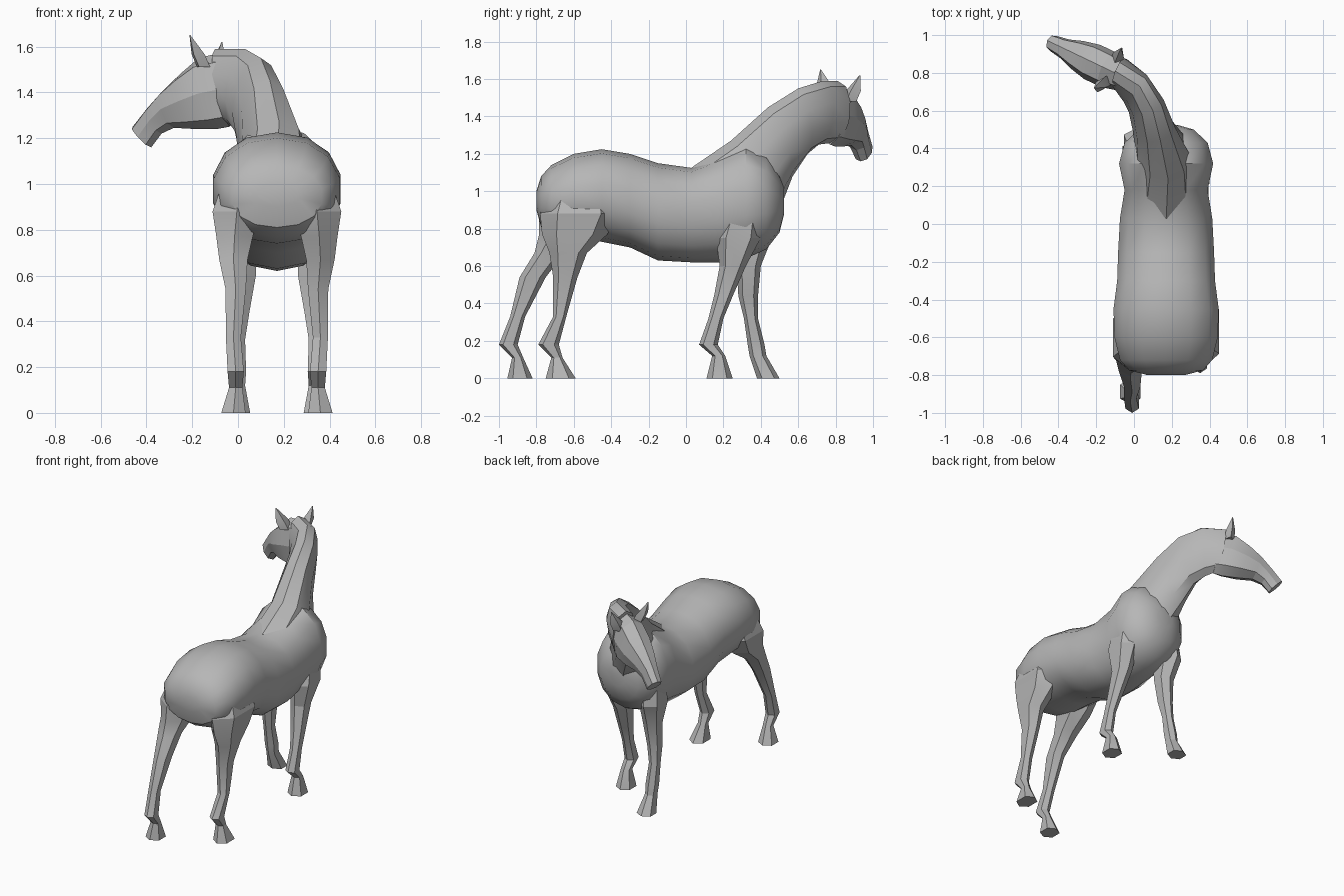
import bpy
import bmesh
from math import cos, sin, pi, radians, copysign
from mathutils import Vector

default_cube = bpy.data.objects.get("Cube")
if default_cube:
    bpy.data.objects.remove(default_cube, do_unlink=True)

coat = bpy.data.materials.new("grey coat")
coat.use_nodes = True
grey = (0.47, 0.47, 0.47, 1)
coat.diffuse_color = grey
coat.node_tree.nodes["Principled BSDF"].inputs["Base Color"].default_value = grey

MIDLINE = 0.17


def soften(value, power):
    """Square off a circle coordinate."""
    return copysign(abs(value) ** power, value)


def ring(top, bottom, side, half_width, count, power):
    """Cross-section spanning top to bottom and widened along side."""
    top, bottom = Vector(top), Vector(bottom)
    middle, upward = (top + bottom) / 2, (top - bottom) / 2
    across = Vector(side).normalized() * half_width
    points = []
    for step in range(count):
        angle = 2 * pi * step / count
        points.append(middle + upward * soften(cos(angle), power)
                      + across * soften(sin(angle), power))
    return points


def loft(name, sections, count=10, power=0.85, angle=28):
    """Skin a closed surface over (top, bottom, side, half_width) sections."""
    bm = bmesh.new()
    loops = [[bm.verts.new(p) for p in ring(*section, count, power)]
             for section in sections]
    for first, second in zip(loops, loops[1:]):
        for i in range(count):
            j = (i + 1) % count
            bm.faces.new((first[i], first[j], second[j], second[i]))
    bm.faces.new(loops[0])
    bm.faces.new(loops[-1])
    bmesh.ops.recalc_face_normals(bm, faces=bm.faces)
    mesh = bpy.data.meshes.new(name)
    bm.to_mesh(mesh)
    bm.free()
    mesh.materials.append(coat)
    part = bpy.data.objects.new(name, mesh)
    bpy.context.collection.objects.link(part)
    bpy.ops.object.select_all(action="DESELECT")
    bpy.context.view_layer.objects.active = part
    part.select_set(True)
    bpy.ops.object.shade_smooth_by_angle(angle=radians(angle))
    return part


# Barrel, rump and chest: y, top, bottom, half width
trunk_profile = [
    (-.8, 1.0, .9, .1), (-.775, 1.08, .81, .2), (-.72, 1.14, .77, .25),
    (-.6, 1.2, .74, .28), (-.45, 1.225, .73, .285), (-.3, 1.2, .7, .265),
    (-.15, 1.15, .63, .26), (.03, 1.125, .62, .25), (.18, 1.19, .62, .225),
    (.32, 1.25, .64, .255), (.43, 1.2, .69, .225), (.5, 1.09, .78, .15),
    (.525, 1.02, .88, .06),
]
loft("trunk", [((MIDLINE, y, top), (MIDLINE, y, bottom), (1, 0, 0), width)
               for y, top, bottom, width in trunk_profile],
     count=14, power=0.92, angle=35)

# Neck bends sideways: crest point, throat point, side direction, half width
loft("neck", [
    ((.17, .02, 1.12), (.17, .4, .75), (1, 0, 0), .18),
    ((.18, .24, 1.27), (.13, .52, .95), (1, .1, 0), .15),
    ((.14, .44, 1.45), (.07, .57, 1.08), (1, .3, 0), .11),
    ((.1, .6, 1.55), (.03, .65, 1.2), (1, .5, 0), .095),
    ((.03, .73, 1.59), (-.02, .71, 1.25), (.8, 1, 0), .09),
    ((-.1, .81, 1.59), (-.05, .79, 1.26), (.4, 1, 0), .085),
], count=10, power=0.95, angle=35)

# Head turned away from the neck
POLL = Vector((-.1, .8, 0))
FACING = Vector((-.9, .43, 0))
ACROSS = Vector((.43, .9, 0))


def head_point(forward, height):
    return POLL + FACING * forward + Vector((0, 0, height))


# Forehead forward and height, jaw forward and height, half width
head_profile = [
    (-.06, 1.58, -.07, 1.25, .075), (.08, 1.55, -.01, 1.24, .1),
    (.17, 1.48, .1, 1.24, .1), (.25, 1.41, .2, 1.245, .08),
    (.33, 1.33, .26, 1.22, .055), (.4, 1.25, .31, 1.16, .045),
]
loft("head", [(head_point(a, b), head_point(c, d), ACROSS, width)
              for a, b, c, d, width in head_profile],
     count=8, power=0.85, angle=20)


# Ears
def ear(name, base, tip):
    base, tip = Vector(base), Vector(tip)
    sections = []
    for t, size in ((0, .045), (.4, .045), (1, .003)):
        centre = base.lerp(tip, t)
        reach = ACROSS * size
        sections.append((centre + reach, centre - reach, FACING, size * .7))
    loft(name, sections, count=4, power=1)


ear("right_ear", (-.15, .75, 1.51), (-.21, .72, 1.65))
ear("left_ear", (-.09, .87, 1.48), (-.07, .93, 1.62))


# Legs share heights and widths; each has its own stride
def leg(name, side, shape, stride):
    sections = []
    for (z, offset, width), (back, front) in zip(shape, stride):
        x = MIDLINE + side * offset
        sections.append(((x, front, z), (x, back, z), (1, 0, 0), width))
    loft(name, sections, count=6, power=0.85, angle=20)


# Height, distance from midline, half width
hind_shape = [
    (0, .19, .06), (.11, .18, .033), (.18, .18, .04), (.33, .19, .037),
    (.54, .18, .05), (.67, .19, .07), (.77, .185, .09), (.88, .175, .12),
    (1.08, .14, .08),
]
fore_shape = [
    (0, .17, .06), (.12, .17, .035), (.18, .17, .04), (.32, .17, .035),
    (.44, .16, .045), (.6, .145, .06), (.75, .16, .08), (.98, .15, .07),
]

# Back and front of the leg at each height
leg("right_hind_leg", -1, hind_shape, [
    (-.955, -.82), (-.93, -.87), (-1, -.9), (-.94, -.86), (-.89, -.75),
    (-.81, -.65), (-.785, -.5), (-.785, -.42), (-.7, -.45)])
leg("left_hind_leg", 1, hind_shape, [
    (-.75, -.59), (-.72, -.66), (-.79, -.68), (-.71, -.64), (-.71, -.58),
    (-.73, -.53), (-.77, -.42), (-.78, -.36), (-.7, -.42)])
leg("right_foreleg", -1, fore_shape, [
    (.38, .5), (.34, .43), (.33, .42), (.31, .385),
    (.28, .385), (.27, .4), (.24, .46), (.27, .42)])
leg("left_foreleg", 1, fore_shape, [
    (.11, .25), (.14, .21), (.07, .17), (.12, .2),
    (.15, .25), (.18, .32), (.16, .4), (.24, .41)])
